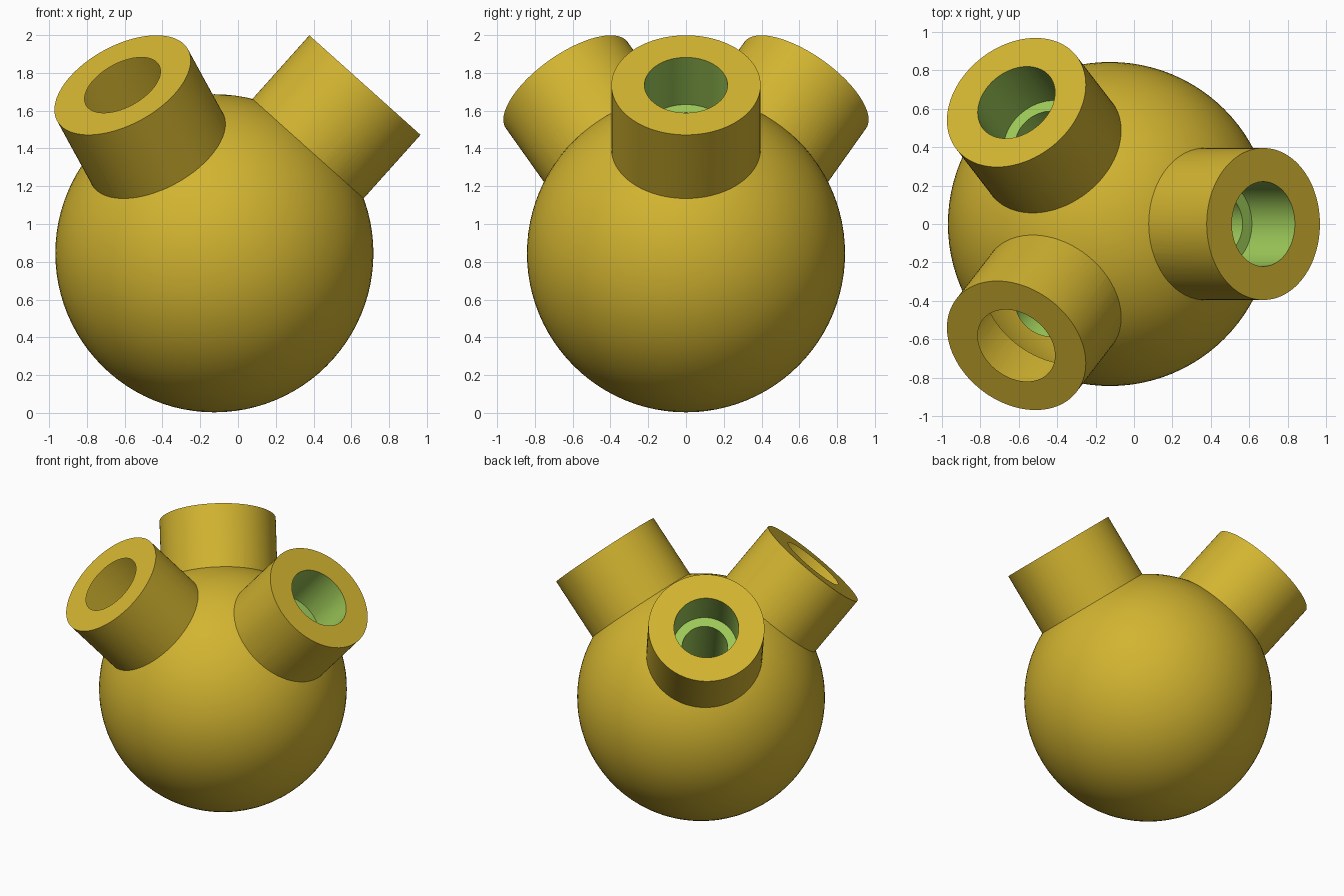
import bpy, math
from mathutils import Vector

if "Cube" in bpy.data.objects:
    bpy.data.objects.remove(bpy.data.objects["Cube"])

CENTRE = Vector((-0.125, 0, 0.845))
BALL_R = 0.842
REACH = 1.195            # ball centre to socket rim
TILT = math.asin(0.667)  # socket lean from vertical
AZIMUTHS = [0, 127.6, -127.6]


def material(name, colour):
    m = bpy.data.materials.new(name)
    m.diffuse_color = (*colour, 1)
    m.use_nodes = True
    m.node_tree.nodes["Principled BSDF"].inputs["Base Color"].default_value = m.diffuse_color
    return m


MATS = [material("mustard_yellow", (0.645, 0.456, 0.030)),
        material("leaf_green", (0.34, 0.59, 0.10))]


def finish(name, index):
    ob = bpy.context.object
    ob.name = name
    for m in MATS:
        ob.data.materials.append(m)
    for p in ob.data.polygons:
        p.material_index = index
    return ob


def cylinder(name, azimuth, radius, start, end, index):
    """Cylinder along a socket axis, between two distances from the ball centre."""
    az = math.radians(azimuth)
    axis = Vector((math.sin(TILT) * math.cos(az),
                   math.sin(TILT) * math.sin(az), math.cos(TILT)))
    bpy.ops.mesh.primitive_cylinder_add(
        vertices=96, radius=radius, depth=end - start,
        location=CENTRE + axis * (start + end) / 2, rotation=(0, TILT, az))
    return finish(name, index)


def combine(body, other, operation):
    mod = body.modifiers.new(other.name, 'BOOLEAN')
    mod.operation = operation
    mod.solver = 'EXACT'
    mod.object = other
    other.hide_render = True
    bpy.ops.object.select_all(action='DESELECT')
    body.select_set(True)
    bpy.context.view_layer.objects.active = body
    bpy.ops.object.modifier_apply(modifier=mod.name)
    bpy.data.objects.remove(other)


# Ball
bpy.ops.mesh.primitive_uv_sphere_add(segments=96, ring_count=48,
                                     radius=BALL_R, location=CENTRE)
body = finish("ball_with_sockets", 0)

# Three angled sockets
for a in AZIMUTHS:
    combine(body, cylinder("socket", a, 0.395, 0.3, REACH, 0), 'UNION')

# Stepped bores: narrow channel to the centre, wide mouth with a ledge
for a in AZIMUTHS:
    combine(body, cylinder("channel", a, 0.155, 0.0, 1.0, 1), 'DIFFERENCE')
    combine(body, cylinder("mouth", a, 0.22, 0.86, REACH + 0.1, 1), 'DIFFERENCE')

body.select_set(True)
bpy.context.view_layer.objects.active = body
bpy.ops.object.shade_smooth_by_angle(angle=math.radians(25))
